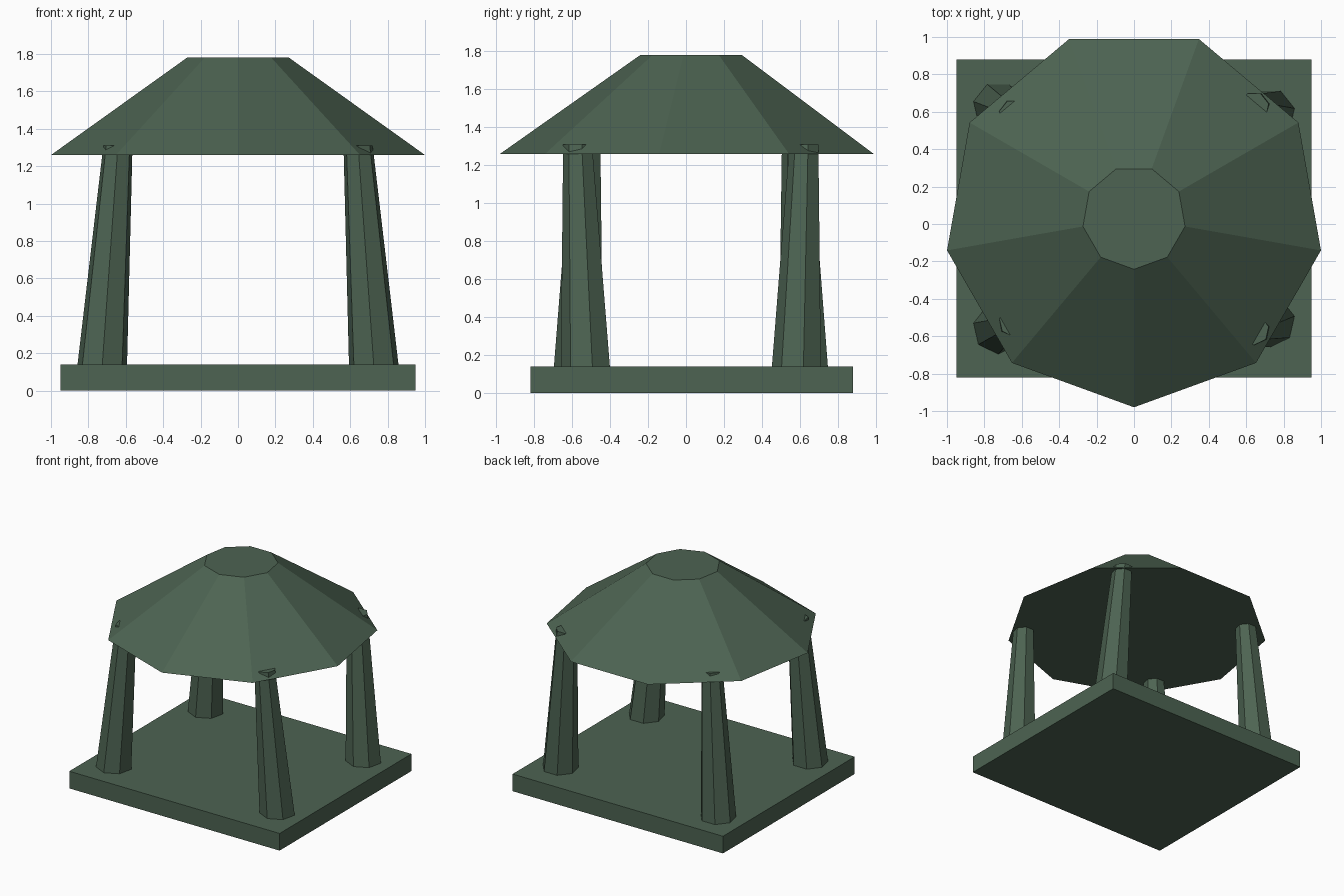
import bpy, bmesh, math
from mathutils import Vector

if "Cube" in bpy.data.objects:
    bpy.data.objects.remove(bpy.data.objects["Cube"])

green = bpy.data.materials.new("dark_sage_green")
green.diffuse_color = (0.074, 0.126, 0.084, 1)
green.use_nodes = True
green.node_tree.nodes["Principled BSDF"].inputs["Base Color"].default_value = green.diffuse_color


def ring(bm, center, radius, sides):
    # Polygon with one corner pointing to the front (-y)
    pts = []
    for i in range(sides):
        a = -math.pi / 2 + 2 * math.pi * i / sides
        pts.append(bm.verts.new(Vector(center) + radius * Vector((math.cos(a), math.sin(a), 0))))
    return pts


def frustum(name, bottom, r1, top, r2, sides):
    bm = bmesh.new()
    lo = ring(bm, bottom, r1, sides)
    hi = ring(bm, top, r2, sides)
    bm.faces.new(lo[::-1])
    bm.faces.new(hi)
    for i in range(sides):
        j = (i + 1) % sides
        bm.faces.new((lo[i], lo[j], hi[j], hi[i]))
    return finish(name, bm)


def finish(name, bm):
    mesh = bpy.data.meshes.new(name)
    bm.to_mesh(mesh)
    bm.free()
    mesh.materials.append(green)
    obj = bpy.data.objects.new(name, mesh)
    bpy.context.collection.objects.link(obj)
    return obj


# Square floor slab
bm = bmesh.new()
bmesh.ops.create_cube(bm, size=1)
for v in bm.verts:
    v.co = Vector((v.co.x * 1.90, 0.03 + v.co.y * 1.70, 0.07 + v.co.z * 0.14))
finish("floor_slab", bm)

# Nine-sided flat-topped roof
frustum("roof", (0, 0.035, 1.26), 1.015, (0, 0.035, 1.78), 0.277, 9)

# Four leaning, tapered seven-sided columns: bottom y and top y differ
for name, side, y1, y2 in (
    ("front_left_column", -1, -0.560, -0.523),
    ("front_right_column", 1, -0.523, -0.567),
    ("back_right_column", 1, 0.588, 0.625),
    ("back_left_column", -1, 0.625, 0.585),
):
    frustum(name, (side * 0.726, y1, 0.135), 0.136, (side * 0.642, y2, 1.31), 0.08, 7)
